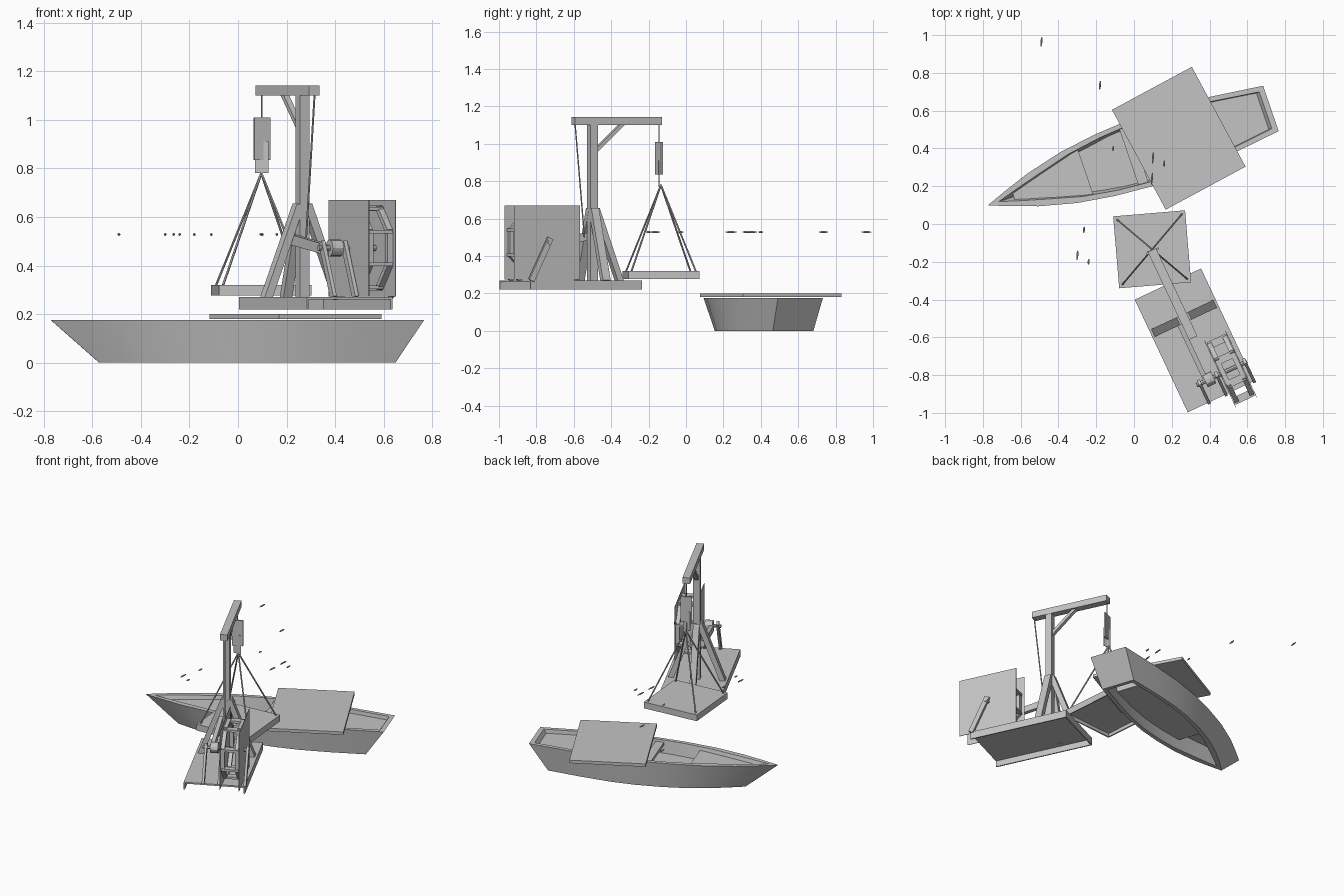
import bpy, bmesh, math
from mathutils import Matrix, Vector

cube = bpy.data.objects.get("Cube")
if cube:
    bpy.data.objects.remove(cube)

mat = bpy.data.materials.new("plain_grey")
mat.use_nodes = True
GREY = (0.55, 0.55, 0.55, 1)
mat.diffuse_color = GREY
mat.node_tree.nodes["Principled BSDF"].inputs["Base Color"].default_value = GREY


def frame(x, y, yaw):
    return Matrix.Translation((x, y, 0)) @ Matrix.Rotation(math.radians(yaw), 4, 'Z')


def finish(name, bm, smooth=False):
    bmesh.ops.recalc_face_normals(bm, faces=bm.faces)
    me = bpy.data.meshes.new(name)
    bm.to_mesh(me)
    bm.free()
    me.materials.append(mat)
    ob = bpy.data.objects.new(name, me)
    bpy.context.collection.objects.link(ob)
    if smooth:
        bpy.ops.object.select_all(action='DESELECT')
        ob.select_set(True)
        bpy.context.view_layer.objects.active = ob
        bpy.ops.object.shade_smooth_by_angle(angle=math.radians(30))


def box(name, fr, lo, hi):
    """Box between two corners given in a frame."""
    lo, hi = Vector(lo), Vector(hi)
    bm = bmesh.new()
    bmesh.ops.create_cube(bm, size=1, matrix=fr @ Matrix.Translation((lo + hi) / 2)
                          @ Matrix.Diagonal((*(hi - lo), 1)))
    finish(name, bm)


def bar(name, fr, a, b, w, h):
    """Square bar from a to b, w wide and h deep."""
    a, b = Vector(a), Vector(b)
    rot = (b - a).to_track_quat('X', 'Z').to_matrix().to_4x4()
    bm = bmesh.new()
    bmesh.ops.create_cube(bm, size=1, matrix=fr @ Matrix.Translation((a + b) / 2) @ rot
                          @ Matrix.Diagonal(((b - a).length, w, h, 1)))
    finish(name, bm)


def rod(name, fr, a, b, r, sides=6, smooth=False):
    """Round rod from a to b."""
    a, b = Vector(a), Vector(b)
    rot = (b - a).to_track_quat('Z', 'Y').to_matrix().to_4x4()
    bm = bmesh.new()
    bmesh.ops.create_cone(bm, cap_ends=True, segments=sides, radius1=r, radius2=r, depth=(b - a).length,
                          matrix=fr @ Matrix.Translation((a + b) / 2) @ rot)
    finish(name, bm, smooth)


# Boat: lofted hull shell, x runs from bow to stern
boat = frame(-0.77, 0.10, 18.9)
LENGTH = 1.58
BEAM = [(0, 0.002), (0.12, 0.047), (0.25, 0.092), (0.45, 0.142), (0.65, 0.171), (0.85, 0.186),
        (1.05, 0.184), (1.3, 0.162), (LENGTH, 0.127)]


def half_beam(s):
    for (s0, w0), (s1, w1) in zip(BEAM, BEAM[1:]):
        if s <= s1:
            return w0 + (w1 - w0) * (s - s0) / (s1 - s0)
    return BEAM[-1][1]


def outline(start, end, z, scale=1, inset=0):
    pts = [(start + s / LENGTH * (end - start), max(w * scale - inset * min(1, s * 4 + 0.05), 0.001))
           for s, w in BEAM]
    return [(s, -w, z) for s, w in pts] + [(s, w, z) for s, w in reversed(pts)]


bm = bmesh.new()
loops = [[bm.verts.new(boat @ Vector(p)) for p in ring] for ring in (
    outline(0.21, 1.46, 0, 0.9), outline(0, LENGTH, 0.175),
    outline(0.06, 1.55, 0.175, 1, 0.024), outline(0.27, 1.435, 0, 0.9, 0.024))]
for la, lb in zip(loops, loops[1:] + loops[:1]):
    for i in range(len(la)):
        j = (i + 1) % len(la)
        bm.faces.new((la[i], la[j], lb[j], lb[i]))
finish("boat_hull", bm, True)


def deck(name, s0, s1, z, inset):
    """Thin floor that follows the inside of the hull."""
    stations = [s0] + [s for s, w in BEAM if s0 < s < s1] + [s1]
    pts = [(s, half_beam(s) - inset) for s in stations]
    ring = [(s, -w) for s, w in pts] + [(s, w) for s, w in reversed(pts)]
    bm = bmesh.new()
    bm.faces.new([bm.verts.new(boat @ Vector((*p, z))) for p in reversed(ring)])
    finish(name, bm)


deck("boat_foredeck", 0.14, 0.54, 0.15, 0.026)
deck("boat_well_floor", 0.54, 1.25, 0.09, 0.028)
deck("boat_stern_deck", 1.25, 1.54, 0.15, 0.026)
for s, name in ((0.54, "well_front_wall"), (1.25, "well_back_wall")):
    w = half_beam(s) - 0.028
    box(name, boat, (s - 0.003, -w, 0.09), (s + 0.003, w, 0.15))
box("boat_thwart", boat, (0.785, -0.157, 0.14), (0.84, 0.157, 0.16))

# Flat board lying across the boat
box("cover_board", frame(0.237, 0.454, 28.3), (-0.24, -0.3, 0.18), (0.24, 0.3, 0.2))

# Crane frame: x runs backwards along the boom, y across, mast at the origin
crane = frame(0.265, -0.5, -64.8)


def tray(name, fr, lo, hi, thick, ends):
    """Plate with hanging side skirts, and end skirts at the listed ends."""
    (x0, y0, z0), (x1, y1, z1) = lo, hi
    t, zs = 0.008, hi[2] - thick
    box(name + "_plate", fr, (x0, y0, zs), hi)
    box(name + "_right_skirt", fr, lo, (x1, y0 + t, zs))
    box(name + "_left_skirt", fr, (x0, y1 - t, z0), (x1, y1, zs))
    for x in ends:
        box(name + "_end_skirt", fr, (x, y0, z0), (x + t, y1, zs))


tray("crane_base", crane, (-0.201, -0.194, 0.22), (0.458, 0.194, 0.27), 0.01, [-0.201])

# Mast, boom and braces
box("mast", crane, (-0.022, -0.022, 0.27), (0.022, 0.022, 1.1))
box("boom", crane, (-0.4, -0.024, 1.1), (0.114, 0.024, 1.142))
bar("boom_brace", crane, (-0.01, 0, 0.955), (-0.18, 0, 1.11), 0.025, 0.02)
for s in (-1, 1):
    bar("cross_strut", crane, (0, s * 0.018, 0.65), (0, s * 0.165, 0.265), 0.045, 0.034)
bar("front_strut", crane, (-0.018, 0, 0.65), (-0.16, 0, 0.265), 0.04, 0.034)

# Treadwheel: two square sides with an octagonal drum between them
WX, WY, WZ, HALF = 0.348, 0.109, 0.472, 0.0625
for s in (-1, 1):
    y0, y1 = sorted((WY + s * HALF, WY + s * (HALF - 0.003)))
    box("wheel_side", crane, (WX - 0.195, y0, 0.273), (WX + 0.195, y1, 0.67))


def wheel_point(angle, r, y):
    return (WX + r * math.cos(angle), WY + y, WZ + r * math.sin(angle))


for i in range(8):
    a, b = (math.radians(45 * i + k) for k in (-22.5, 22.5))
    for y in (-0.045, 0.045):
        bar("wheel_rim", crane, wheel_point(a, 0.178, y), wheel_point(b, 0.178, y), 0.025, 0.022)
    bar("wheel_tread", crane, wheel_point(a, 0.175, -0.055), wheel_point(a, 0.175, 0.055), 0.04, 0.015)

# Axle, winding drum and trestle legs
rod("wheel_axle", crane, (WX, WY - 0.2, WZ), (WX, WY + 0.095, WZ), 0.012, 8)
rod("winding_drum", crane, (WX, WY - 0.15, WZ), (WX, WY - 0.1, WZ), 0.035, 12, True)
for y in (0.085, -0.08, -0.18):
    bar("trestle_leg", crane, (WX - 0.008, WY + y, 0.495), (WX + 0.105, WY + y, 0.268), 0.016, 0.032)
bar("mast_tie", crane, (0, -0.035, 0.505), (0.34, -0.035, 0.462), 0.026, 0.042)

# Hoisting ropes and pulley block
rod("winding_rope", crane, (0.106, 0.006, 1.11), (0.045, -0.005, 0.5), 0.004)
rod("hoist_rope", crane, (-0.393, 0, 1.11), (-0.393, 0, 0.77), 0.003)
box("pulley_block", crane, (-0.399, -0.035, 0.835), (-0.387, 0.037, 1.01))
box("lower_block", frame(0.098, -0.146, 0), (-0.027, -0.002, 0.78), (0.027, 0.002, 0.91))

# Hanging load tray and its slings
load = frame(0.096, -0.134, 4.8)
tray("load_tray", load, (-0.191, -0.191, 0.277), (0.191, 0.191, 0.32), 0.02, [-0.191, 0.183])
for sx in (-1, 1):
    for sy in (-1, 1):
        rod("sling_rope", load, (0, 0, 0.78), (sx * 0.172, sy * 0.172, 0.32), 0.005)

# Small flying birds
BIRDS = [(-0.49, 0.965, 0.06), (-0.18, 0.735, 0.055), (-0.11, 0.4, 0.03), (0.1, 0.35, 0.07),
         (0.095, 0.24, 0.07), (0.16, 0.32, 0.04), (-0.265, -0.03, 0.04), (-0.3, -0.165, 0.06),
         (-0.24, -0.2, 0.035)]
for x, y, size in BIRDS:
    bm = bmesh.new()
    bmesh.ops.create_icosphere(bm, subdivisions=1, radius=0.5, matrix=frame(x, y, -5)
                               @ Matrix.Translation((0, 0, 0.528)) @ Matrix.Diagonal((0.012, size, 0.012, 1)))
    finish("bird", bm)
